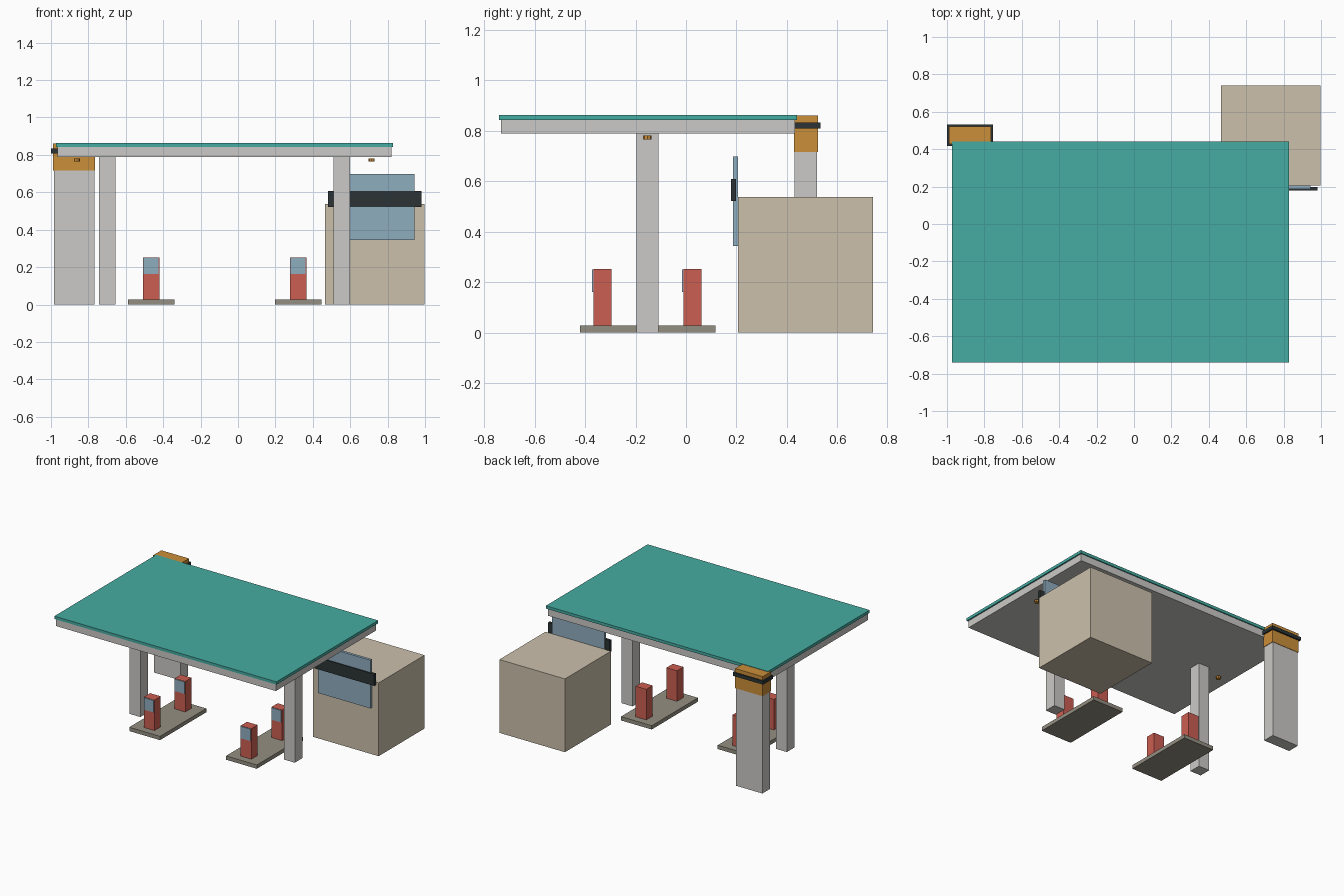
import bpy
import bmesh
from mathutils import Matrix, Vector

cube = bpy.data.objects.get("Cube")
if cube:
    bpy.data.objects.remove(cube, do_unlink=True)


def material(name, rgb):
    """Flat material from 0-255 display values, stored as linear colour."""
    lin = [((c / 255 + 0.055) / 1.055) ** 2.4 for c in rgb] + [1]
    mat = bpy.data.materials.new(name)
    mat.use_nodes = True
    mat.diffuse_color = lin
    bsdf = mat.node_tree.nodes["Principled BSDF"]
    bsdf.inputs["Base Color"].default_value = lin
    bsdf.inputs["Roughness"].default_value = 0.8
    return mat


teal = material("teal", (70, 172, 162))
grey = material("light grey", (203, 202, 199))
beige = material("beige", (204, 192, 172))
red = material("red", (203, 94, 82))
blue = material("glass blue", (143, 173, 191))
dark = material("charcoal", (44, 52, 54))
orange = material("orange", (203, 142, 56))
stone = material("stone", (148, 143, 130))


def finish(name, bm, mat):
    mesh = bpy.data.meshes.new(name)
    bm.to_mesh(mesh)
    bm.free()
    mesh.materials.append(mat)
    obj = bpy.data.objects.new(name, mesh)
    bpy.context.collection.objects.link(obj)
    return obj


def box(name, mat, x, y, z):
    """Box given by its (low, high) extent on each axis."""
    low, high = Vector((x[0], y[0], z[0])), Vector((x[1], y[1], z[1]))
    bm = bmesh.new()
    place = Matrix.Translation((low + high) / 2) @ Matrix.Diagonal((*(high - low), 1))
    bmesh.ops.create_cube(bm, size=1, matrix=place)
    return finish(name, bm, mat)


def around(centre, half):
    return centre - half, centre + half


# Canopy: grey slab with a slightly wider teal roof
box("canopy_slab", grey, (-0.965, 0.82), (-0.733, 0.432), (0.79, 0.842))
box("canopy_roof", teal, (-0.973, 0.83), (-0.74, 0.44), (0.842, 0.863))

# Two of each: column, ceiling lamp, pump island with front and back pump
for side, column_x, lamp_x, island_x in (("right", -0.699, -0.861, -0.464),
                                         ("left", 0.555, 0.714, 0.322)):
    box(side + "_column", grey, around(column_x, 0.044), around(-0.153, 0.044), (0, 0.79))

    bm = bmesh.new()
    bmesh.ops.create_cone(bm, cap_ends=True, segments=8, radius1=0.017, radius2=0.017,
                          depth=0.016, matrix=Matrix.Translation((lamp_x, -0.153, 0.773)))
    finish(side + "_ceiling_lamp", bm, orange)

    box(side + "_island", stone, around(island_x, 0.125), (-0.42, 0.116), (0, 0.028))
    for row, y in (("front", -0.367), ("back", -0.01)):
        box(f"{side}_{row}_pump", red, around(island_x, 0.043), (y, y + 0.072), (0.028, 0.252))
        box(f"{side}_{row}_pump_screen", blue, around(island_x, 0.04),
            (y - 0.006, y), (0.162, 0.25))

# Shop with a tall front window and a dark band across it
box("shop", beige, (0.465, 0.997), (0.207, 0.74), (0, 0.538))
box("shop_window", blue, around(0.731, 0.213), (0.187, 0.207), (0.344, 0.698))
box("shop_band", dark, around(0.731, 0.25), (0.179, 0.198), (0.522, 0.608))

# Price sign: pillar, coloured head and dark trim
box("sign_pillar", grey, around(-0.876, 0.108), (0.43, 0.519), (0, 0.716))
box("sign_head", orange, around(-0.876, 0.112), (0.427, 0.522), (0.716, 0.86))
box("sign_trim", dark, around(-0.876, 0.123), (0.417, 0.533), (0.808, 0.833))
